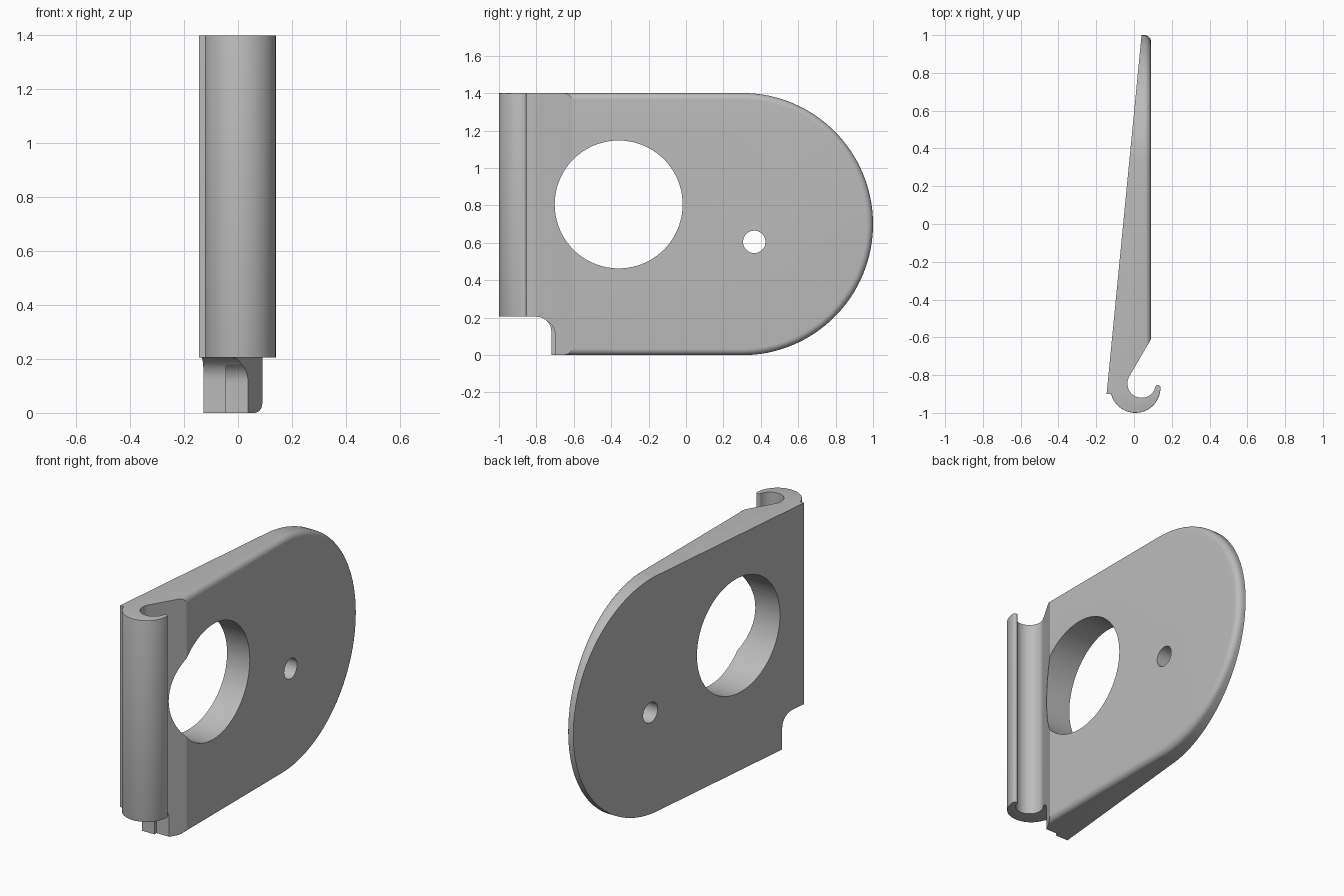
import bpy, bmesh
from math import sin, cos, pi, radians, hypot

if "Cube" in bpy.data.objects:
    bpy.data.objects.remove(bpy.data.objects["Cube"])


def loft(name, rings):
    """Closed solid through matching rings of points."""
    bm = bmesh.new()
    rows = [[bm.verts.new(p) for p in ring] for ring in rings]
    n = len(rows[0])
    for a, b in zip(rows, rows[1:]):
        for i in range(n):
            j = (i + 1) % n
            bm.faces.new((a[i], a[j], b[j], b[i]))
    bm.faces.new(rows[0])
    bm.faces.new(rows[-1])
    bmesh.ops.recalc_face_normals(bm, faces=bm.faces)
    mesh = bpy.data.meshes.new(name)
    bm.to_mesh(mesh)
    bm.free()
    obj = bpy.data.objects.new(name, mesh)
    bpy.context.collection.objects.link(obj)
    return obj


def arc(cx, cy, r, start, end, steps):
    angles = [radians(start + (end - start) * i / steps) for i in range(steps + 1)]
    return [(cx + r * cos(a), cy + r * sin(a)) for a in angles]


def prism_x(name, outline, x0, x1):
    return loft(name, [[(x, y, z) for y, z in outline] for x in (x0, x1)])


def combine(target, tool, operation):
    mod = target.modifiers.new(operation, 'BOOLEAN')
    mod.operation = operation
    mod.solver = 'EXACT'
    mod.object = tool
    bpy.context.view_layer.objects.active = target
    bpy.ops.object.modifier_apply(modifier=mod.name)
    bpy.data.objects.remove(tool)


FACE_X, HEIGHT, RIM = 0.09, 1.4, 0.035
HOOK_X, HOOK_Y, HOOK_R = 0.0075, -0.8675, 0.1325

# Tapered plate with the curled hook, as one plan profile
profile = [(0.041, 1.01), (-0.145, -0.9)]
profile += arc(HOOK_X, HOOK_Y, HOOK_R, 194.2, 360, 24)
profile += arc(0.126, -0.866, 0.014, 20, 160, 6)
profile += arc(0.04, -0.845, 0.075, -15, -210, 24)
profile += [(FACE_X, -0.61), (FACE_X, 1.01)]
plate = loft("hook_plate", [[(x, y, z) for x, y in profile] for z in (0, HEIGHT)])


# Rounded side outline, with a softened rim that fades out near the hook
def outline_ring(x, inset):
    mid = HEIGHT / 2
    ring = [(x, 0.3 + (0.7 - inset) * cos(a), mid + (mid + 0.001 - inset) * sin(a))
            for a in [pi * (i / 64 - 0.5) for i in range(65)]]
    ys = (-0.62, -0.72, -1.1)
    fades = (1, 0, 0)
    half = [(y, mid + 0.001 - inset * f) for y, f in zip(ys, fades)]
    ring += [(x, y, mid + h) for y, h in half]
    ring += [(x, y, mid - h) for y, h in reversed(half)]
    return ring


rings = [outline_ring(-0.3, 0)]
for i in range(9):
    a = pi / 2 * i / 8
    rings.append(outline_ring(FACE_X - RIM + RIM * sin(a), RIM * (1 - cos(a))))
rings.append(outline_ring(0.3, RIM))
combine(plate, loft("outline_tool", rings), 'INTERSECT')

# Large and small through holes
for y, z, r in ((-0.36, 0.805, 0.342), (0.365, 0.605, 0.06)):
    combine(plate, prism_x("hole_tool", arc(y, z, r, 0, 355, 71), -0.4, 0.4), 'DIFFERENCE')

# Notch under the hook, with a shallow recess beside its back strip
for back, top, x0 in ((-0.72, 0.205, -0.4), (-0.7, 0.19, -0.045)):
    corner = arc(back - 0.08, top - 0.08, 0.08, 0, 90, 10)
    notch = [(-1.2, -0.1), (back, -0.1)] + corner + [(-1.2, top)]
    combine(plate, prism_x("notch_tool", notch, x0, 0.4), 'DIFFERENCE')

# Soften the outer ends of the hook
bm = bmesh.new()
bm.from_mesh(plate.data)


def on_hook_end(v, z):
    radius = hypot(v.co.x - HOOK_X, v.co.y - HOOK_Y)
    return abs(radius - HOOK_R) < 0.001 and abs(v.co.z - z) < 0.001 and v.co.y < -0.88


edges = [e for e in bm.edges
         if any(all(on_hook_end(v, z) for v in e.verts) for z in (0.205, HEIGHT))]
bmesh.ops.bevel(bm, geom=edges, offset=0.014, segments=3, profile=0.5,
                affect='EDGES', clamp_overlap=True)
bm.to_mesh(plate.data)
bm.free()

# Plain grey finish
grey = bpy.data.materials.new("light_grey")
grey.use_nodes = True
colour = (0.5, 0.5, 0.5, 1)
grey.diffuse_color = colour
grey.node_tree.nodes["Principled BSDF"].inputs["Base Color"].default_value = colour
plate.data.materials.clear()
plate.data.materials.append(grey)
for poly in plate.data.polygons:
    poly.material_index = 0

bpy.ops.object.select_all(action='DESELECT')
plate.select_set(True)
bpy.context.view_layer.objects.active = plate
bpy.ops.object.shade_smooth_by_angle(angle=radians(30))
